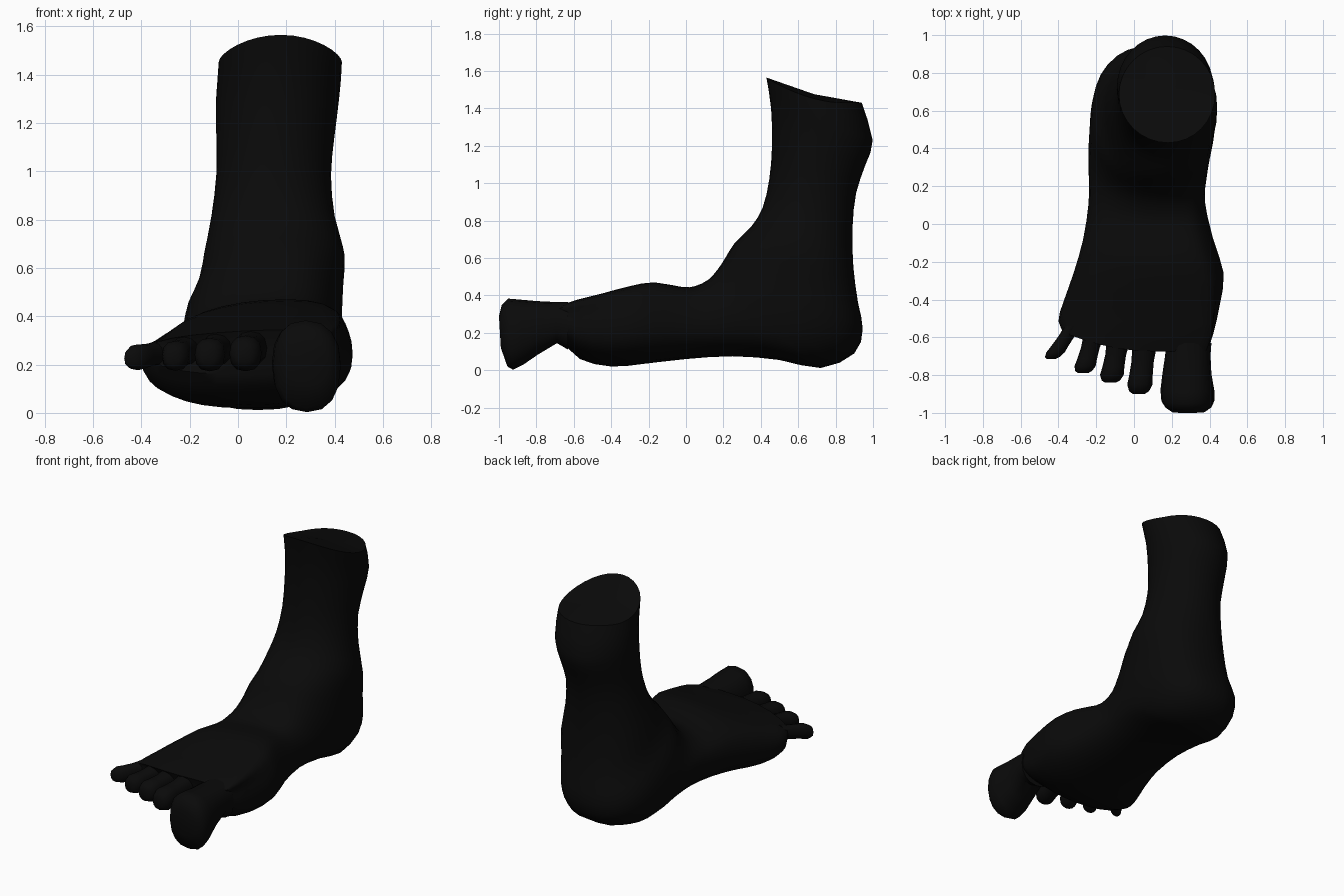
import bpy, bmesh
from math import sin, cos, pi
from mathutils import Vector

if "Cube" in bpy.data.objects:
    bpy.data.objects.remove(bpy.data.objects["Cube"])

skin = bpy.data.materials.new("dark_skin")
skin.diffuse_color = (0.003, 0.003, 0.003, 1)
skin.use_nodes = True
skin.node_tree.nodes["Principled BSDF"].inputs["Base Color"].default_value = skin.diffuse_color


def clamp(v):
    return min(1, max(0, v))


def refine(rows, steps):
    """Catmull-Rom interpolation between section rows."""
    out = []
    for i in range(len(rows) - 1):
        a, b = rows[max(i - 1, 0)], rows[i]
        c, d = rows[i + 1], rows[min(i + 2, len(rows) - 1)]
        for s in range(steps):
            t = s / steps
            out.append([0.5 * (2 * q + (r - p) * t + (2 * p - 5 * q + 4 * r - u) * t * t
                               + (3 * q - p - 3 * r + u) * t ** 3)
                        for p, q, r, u in zip(a, b, c, d)])
    return out + [rows[-1]]


def section(row, sides, power):
    """Ring through an upper point, a lower point and two side limits."""
    dy, dz, py, pz, xl, xr, xd = row
    cx, w = (xl + xr) / 2, (xr - xl) / 2
    power += (1 - power) * clamp((dz - .6) / .4)      # the leg is round
    pts = []
    for k in range(sides):
        t = 2 * pi * k / sides
        s, c = sin(t), cos(t)
        S = abs(s) ** power * (1 if s > 0 else -1)
        C = abs(c) ** power * (1 if c > 0 else -1)
        ridge = (xd - cx) * max(c, 0) * (1 - s * s)
        pts.append(Vector((cx + w * S + ridge,
                           (dy + py) / 2 + (dy - py) / 2 * C,
                           (dz + pz) / 2 + (dz - pz) / 2 * C)))
    return pts


def loft(name, rows, sides=32, steps=2, power=0.83, warp=None):
    """Skin the sections and close both ends."""
    bm = bmesh.new()
    rings = []
    for row in refine(rows, steps):
        pts = section(row, sides, power)
        if warp:
            pts = [warp(p) for p in pts]
        rings.append([bm.verts.new(p) for p in pts])
    for a, b in zip(rings, rings[1:]):
        for k in range(sides):
            j = (k + 1) % sides
            bm.faces.new((a[k], a[j], b[j], b[k]))
    for ring in (rings[0], rings[-1]):
        mid = bm.verts.new(sum((v.co for v in ring), Vector()) / sides)
        for k in range(sides):
            bm.faces.new((ring[k], ring[(k + 1) % sides], mid))
    bmesh.ops.recalc_face_normals(bm, faces=bm.faces)
    for f in bm.faces:
        f.smooth = True
    for e in bm.edges:
        e.smooth = e.calc_face_angle(0) < 0.9
    me = bpy.data.meshes.new(name)
    bm.to_mesh(me)
    bm.free()
    me.materials.append(skin)
    ob = bpy.data.objects.new(name, me)
    bpy.context.collection.objects.link(ob)
    return ob


# Leg, ankle, heel and sole: front/top y z, back/sole y z, left x, right x, ridge x
foot = [
    (.43, 1.565, .94, 1.43, -.08, .43, .18),
    (.455, 1.40, .998, 1.23, -.09, .42, .17),
    (.46, 1.20, .96, 1.10, -.09, .40, .16),
    (.445, 1.02, .91, .95, -.09, .385, .15),
    (.41, .87, .89, .76, -.11, .40, .15),
    (.35, .77, .895, .55, -.14, .44, .15),
    (.26, .68, .92, .36, -.165, .435, .15),
    (.21, .60, .945, .22, -.21, .43, .14),
    (.17, .54, .90, .09, -.23, .425, .14),
    (.12, .485, .72, .012, -.24, .405, .14),
    (.05, .45, .50, .055, -.24, .385, .15),
    (-.02, .445, .25, .075, -.24, .375, .17),
    (-.17, .47, 0, .06, -.27, .42, .20),
    (-.30, .45, -.22, .035, -.32, .475, .23),
    (-.45, .41, -.40, .02, -.375, .455, .26),
    (-.59, .375, -.57, .06, -.40, .42, .27),
    (-.675, .345, -.665, .16, -.37, .39, .25),
]


def foot_warp(p):
    # Dished leg rim, and toe line swept back at the little toe
    x, y, z = p
    side = clamp(((x - .175) / .255) ** 2)
    z -= .045 * side * clamp((z - 1.35) / .08) * clamp((1.1 - y) / .3)
    y += .09 * clamp((-.4 - y) / .25) * clamp((.1 - x) / .45) ** 2
    return Vector((x, y, z))


loft("foot_and_ankle", foot, warp=foot_warp)

# Big toe
loft("big_toe", [
    (-.63, .365, -.63, .11, .17, .41, .29),
    (-.70, .365, -.69, .145, .165, .405, .29),
    (-.80, .37, -.79, .085, .15, .41, .29),
    (-.89, .378, -.87, .03, .14, .425, .28),
    (-.95, .383, -.925, .003, .145, .425, .28),
    (-.985, .35, -.955, .02, .165, .41, .28),
    (-1.0, .29, -.99, .12, .20, .375, .28),
], sides=16, steps=1, power=0.85)

# Small toes: base x y z, tip x y z, radius
small_toes = {
    "second_toe": ((.055, -.65, .27), (.025, -.90, .24), .062),
    "third_toe": ((-.085, -.63, .265), (-.125, -.84, .235), .058),
    "fourth_toe": ((-.215, -.60, .26), (-.27, -.79, .23), .052),
    "little_toe": ((-.32, -.54, .25), (-.44, -.715, .225), .045),
}
profile = [(0, 1.05), (.3, .95), (.6, 1), (.8, 1.08), (.94, .85), (1, .5)]
for name, (base, tip, r) in small_toes.items():
    rows = []
    for t, k in profile:
        x, y, z = Vector(base).lerp(Vector(tip), t)
        rows.append((y, z + r * k * 1.1, y, z - r * k * 1.1, x - r * k, x + r * k, x))
    loft(name, rows, sides=12, steps=1)
